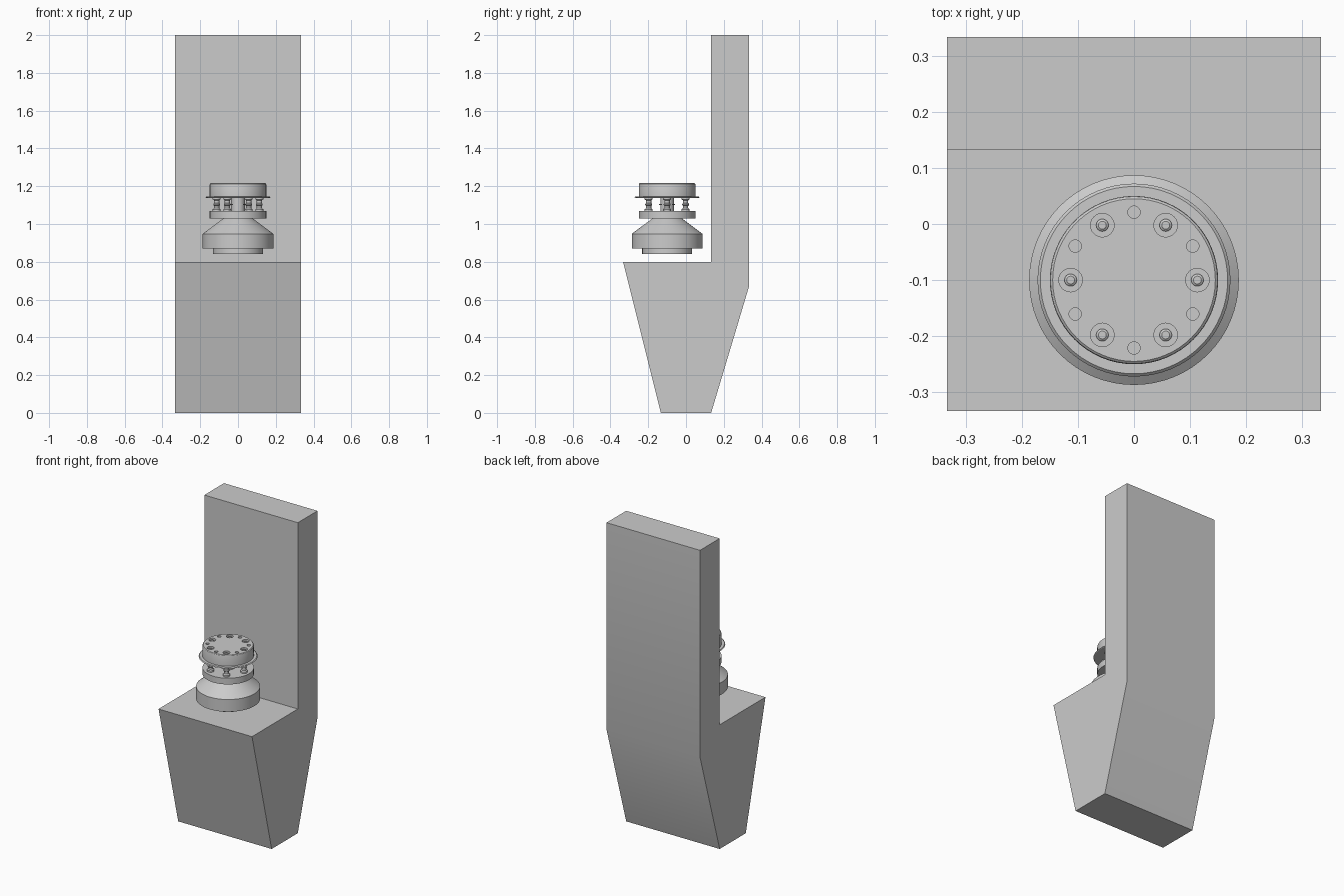
import bpy, bmesh, math
from mathutils import Matrix

cube = bpy.data.objects.get("Cube")
if cube:
    bpy.data.objects.remove(cube, do_unlink=True)

GREY = (0.6, 0.6, 0.6, 1)
mat = bpy.data.materials.new("light grey")
mat.use_nodes = True
mat.diffuse_color = GREY
mat.node_tree.nodes["Principled BSDF"].inputs["Base Color"].default_value = GREY

CY = -0.1  # axis of the turned fitting


def finish(bm, name, location=(0, 0, 0)):
    bmesh.ops.recalc_face_normals(bm, faces=bm.faces)
    mesh = bpy.data.meshes.new(name)
    bm.to_mesh(mesh)
    bm.free()
    mesh.materials.append(mat)
    obj = bpy.data.objects.new(name, mesh)
    obj.location = location
    bpy.context.collection.objects.link(obj)
    return obj


def smooth(obj):
    bpy.ops.object.select_all(action="DESELECT")
    obj.select_set(True)
    bpy.context.view_layer.objects.active = obj
    bpy.ops.object.shade_smooth_by_angle(angle=math.radians(30))


def lathe(name, profile, location, segments=64):
    """Closed turned solid from (radius, height) points, bottom to top."""
    bm = bmesh.new()
    rings = []
    for r, z in profile:
        rings.append([bm.verts.new((r * math.cos(a), r * math.sin(a), z))
                      for a in (math.tau * i / segments for i in range(segments))])
    for low, high in zip(rings, rings[1:]):
        for i in range(segments):
            j = (i + 1) % segments
            bm.faces.new((low[i], low[j], high[j], high[i]))
    bm.faces.new(rings[0][::-1])
    bm.faces.new(rings[-1])
    return finish(bm, name, location)


def around(radius, offset):
    """Six evenly spaced positions about the fitting's axis."""
    for i in range(6):
        a = math.radians(offset + 60 * i)
        yield radius * math.cos(a), CY + radius * math.sin(a)


# Stand: side profile extruded across the width
side = [(-0.133, 0), (0.133, 0), (0.333, 0.667), (0.333, 2),
        (0.133, 2), (0.133, 0.8), (-0.333, 0.8)]
bm = bmesh.new()
face = bm.faces.new([bm.verts.new((-0.333, y, z)) for y, z in side])
ext = bmesh.ops.extrude_face_region(bm, geom=[face])
bmesh.ops.translate(bm, vec=(0.666, 0, 0),
                    verts=[v for v in ext["geom"] if isinstance(v, bmesh.types.BMVert)])
smooth(finish(bm, "stand"))

# Lower body with foot ring, drum and cone
smooth(lathe("fitting_base", [(0.132, 0.842), (0.132, 0.869), (0.187, 0.869),
                              (0.187, 0.948), (0.08, 1.028)], (0, CY, 0)))
smooth(lathe("lower_plate", [(0.15, 1.028), (0.15, 1.068)], (0, CY, 0)))

# Central core with a thin collar
smooth(lathe("core", [(0.036, 1.068), (0.036, 1.1), (0.042, 1.1), (0.042, 1.106),
                      (0.036, 1.106), (0.036, 1.14)], (0, CY, 0), 32))

# Spool-shaped pillars
for n, (x, y) in enumerate(around(0.113, 0)):
    smooth(lathe(f"pillar_{n + 1}",
                 [(0.021, 1.068), (0.021, 1.078), (0.014, 1.084), (0.014, 1.096),
                  (0.018, 1.1), (0.018, 1.106), (0.014, 1.11), (0.014, 1.125),
                  (0.021, 1.131), (0.021, 1.14)], (x, y, 0), 24))

# Cap with thin flange and rounded top edge
cap = lathe("cap", [(0.167, 1.138), (0.172, 1.141), (0.167, 1.146), (0.15, 1.146), (0.15, 1.208),
                    (0.1485, 1.213), (0.145, 1.216)], (0, CY, 0))

# Stepped and plain holes in the cap, cut with one helper
bm = bmesh.new()


def drill(x, y, radius, bottom):
    bmesh.ops.create_cone(bm, cap_ends=True, segments=24, radius1=radius, radius2=radius,
                          depth=1.24 - bottom,
                          matrix=Matrix.Translation((x, y, (1.24 + bottom) / 2)))


for x, y in around(0.113, 0):
    drill(x, y, 0.021, 1.2)
for x, y in around(0.121, 30):
    drill(x, y, 0.011, 1.195)
cutter = finish(bm, "hole_cutter")
cutter.hide_render = True
cutter.hide_viewport = True
cut = cap.modifiers.new("holes", "BOOLEAN")
cut.operation = "DIFFERENCE"
cut.solver = "EXACT"
cut.object = cutter
bpy.context.view_layer.objects.active = cap
bpy.ops.object.modifier_apply(modifier="holes")
bpy.data.objects.remove(cutter, do_unlink=True)
smooth(cap)

# Domed bolt heads inside the stepped holes
for n, (x, y) in enumerate(around(0.113, 0)):
    smooth(lathe(f"bolt_{n + 1}", [(0.011, 1.199), (0.011, 1.21), (0.007, 1.213)],
                 (x, y, 0), 24))
